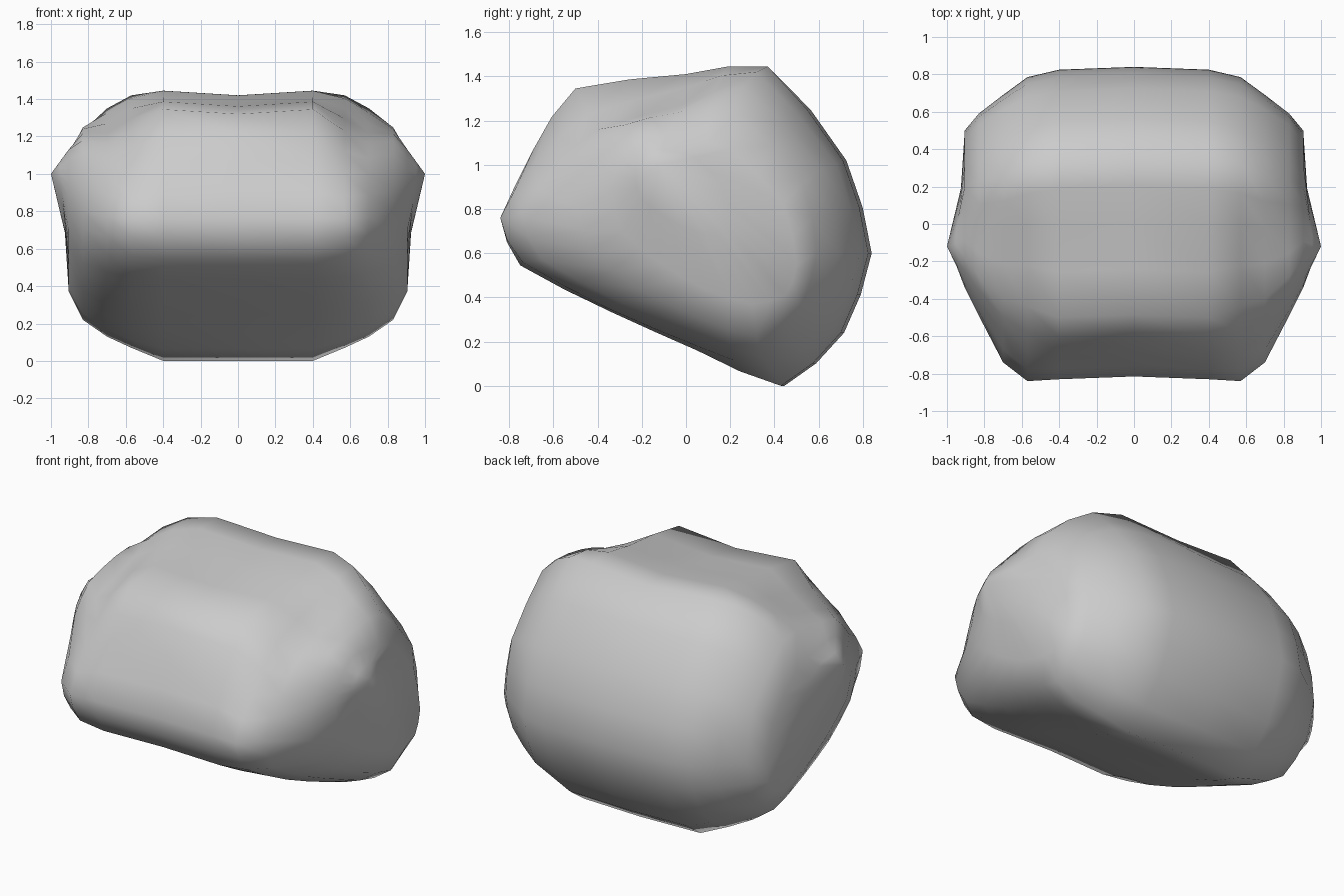
import bpy, bmesh
from mathutils import Vector

if "Cube" in bpy.data.objects:
    bpy.data.objects.remove(bpy.data.objects["Cube"])

# Half-body cross-sections (x, then y/z outline: nose, chin, underside, heel, back, crest, brow, front)
SECTIONS = [
    (.40, [(-.83, .76), (-.75, .545), (-.33, .33), (.05, .16), (.43, .0), (.70, .24),
           (.825, .6), (.71, 1.02), (.37, 1.445), (0, 1.41), (-.50, 1.345), (-.69, 1.07)]),
    (.57, [(-.84, .76), (-.74, .56), (-.33, .34), (.05, .18), (.39, .07), (.67, .27),
           (.785, .6), (.68, 1.0), (.32, 1.42), (0, 1.35), (-.44, 1.23), (-.69, 1.0)]),
    (.70, [(-.74, .77), (-.65, .57), (-.3, .38), (.05, .23), (.34, .13), (.60, .31),
           (.69, .6), (.61, .98), (.26, 1.35), (-.02, 1.27), (-.40, 1.16), (-.58, 1.0)]),
    (.83, [(-.49, .80), (-.43, .61), (-.22, .44), (.05, .31), (.32, .22), (.52, .36),
           (.59, .6), (.53, .92), (.23, 1.23), (-.02, 1.24), (-.28, 1.18), (-.42, 1.03)]),
    (.905, [(-.34, .88), (-.29, .70), (-.11, .55), (.1, .43), (.3, .37), (.45, .41),
            (.50, .55), (.44, .82), (.2, 1.07), (0, 1.12), (-.18, 1.13), (-.30, 1.02)]),
]
TIP = Vector((1.0, -.12, 1.0))


def rounded(x, outline):
    """Closed outline with one smoothed point added between each pair."""
    p = [Vector((x, y, z)) for y, z in outline]
    n, out = len(p), []
    for i in range(n):
        a, b, c, d = p[i - 1], p[i], p[(i + 1) % n], p[(i + 2) % n]
        out += [b, (b + c) * .535 - (a + d) * .035]
    return out


rings = [rounded(x, o) for x, o in SECTIONS]
# Middle section: slightly sunken crest, fuller back
middle = [Vector((0, p.y + .015, p.z - (.025 if p.z > 1.25 else 0))) for p in rings[0]]
# Inner ring leading to the pointed side, flatter away from the point
inner = []
for p in rings[-1]:
    q = p.lerp(TIP, .5)
    far = min(1, max(0, ((p - TIP).length - .2) / .3))
    q.x -= .027 * far
    inner.append(q)
half = rings + [inner]


def flip(p):
    return Vector((-p.x, p.y, p.z))


stations = [[flip(p) for p in r] for r in reversed(half)] + [middle] + half

# Skin the sections and close both pointed sides
bm = bmesh.new()
loops = [[bm.verts.new(p) for p in r] for r in stations]
n = len(middle)
for a, b in zip(loops, loops[1:]):
    for i in range(n):
        j = (i + 1) % n
        bm.faces.new((a[i], a[j], b[j], b[i]))
for loop, tip in ((loops[0], flip(TIP)), (loops[-1], TIP)):
    v = bm.verts.new(tip)
    for i in range(n):
        bm.faces.new((loop[i], loop[(i + 1) % n], v))
low = min(v.co.z for v in bm.verts)
for v in bm.verts:
    v.co.z -= low
bmesh.ops.recalc_face_normals(bm, faces=bm.faces)
for f in bm.faces:
    f.smooth = True

# Rounded body
mesh = bpy.data.meshes.new("rounded_body")
bm.to_mesh(mesh)
bm.free()
body = bpy.data.objects.new("rounded_body", mesh)
bpy.context.collection.objects.link(body)
